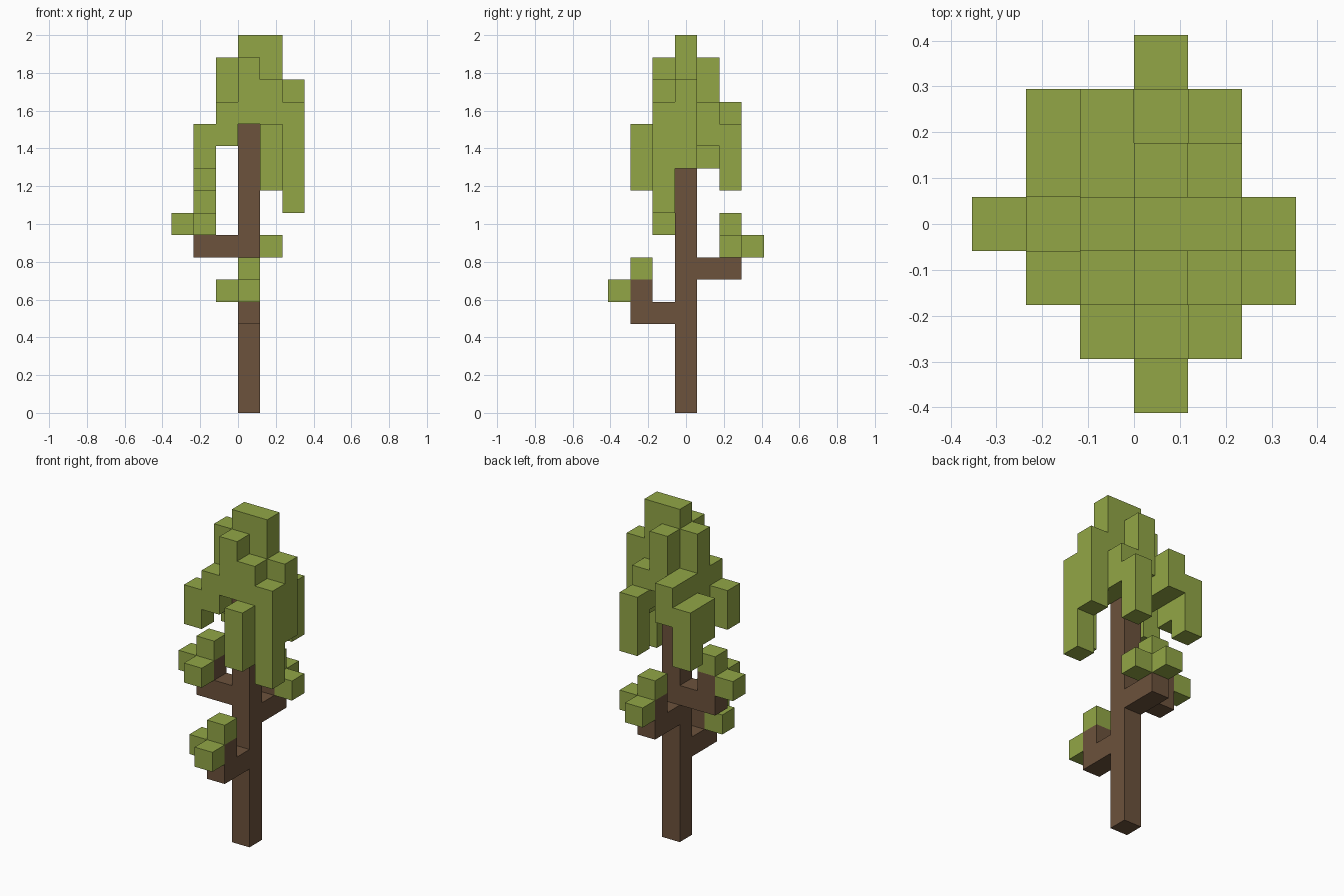
import bpy
import bmesh
from mathutils import Vector

cube = bpy.data.objects.get("Cube")
if cube:
    bpy.data.objects.remove(cube, do_unlink=True)

U = 2 / 17  # edge of one block; the tree is 17 blocks tall


def material(name, rgb):
    mat = bpy.data.materials.new(name)
    mat.use_nodes = True
    mat.diffuse_color = (*rgb, 1)
    bsdf = next(n for n in mat.node_tree.nodes if n.type == 'BSDF_PRINCIPLED')
    bsdf.inputs["Base Color"].default_value = (*rgb, 1)
    bsdf.inputs["Roughness"].default_value = 0.9
    return mat


BARK = material("bark brown", (0.150, 0.084, 0.045))
LEAF = material("leaf green", (0.287, 0.381, 0.061))


def column(x, y, z0, z1):
    """Cells of one upright column, from layer z0 to z1 inclusive."""
    return {(x, y, z) for z in range(z0, z1 + 1)}


def block_part(name, cells, mat):
    """Skin a set of grid cells with its exposed faces and merge flat areas."""
    bm = bmesh.new()
    for cell in sorted(cells):
        for axis in range(3):
            for side in (0, 1):
                step = [0, 0, 0]
                step[axis] = 1 if side else -1
                if tuple(c + s for c, s in zip(cell, step)) in cells:
                    continue
                a, b = (axis + 1) % 3, (axis + 2) % 3
                ring = [(0, 0), (1, 0), (1, 1), (0, 1)]
                verts = []
                for p, q in (ring if side else reversed(ring)):
                    co = Vector(cell)
                    co[axis] += side
                    co[a] += p
                    co[b] += q
                    co.y -= 0.5  # the trunk is centred on y, offset on x
                    verts.append(bm.verts.new(co * U))
                bm.faces.new(verts)
    bmesh.ops.remove_doubles(bm, verts=bm.verts, dist=U * 0.01)
    bmesh.ops.dissolve_limit(bm, angle_limit=0.01, verts=bm.verts, edges=bm.edges)
    mesh = bpy.data.meshes.new(name)
    bm.to_mesh(mesh)
    bm.free()
    mesh.materials.append(mat)
    obj = bpy.data.objects.new(name, mesh)
    bpy.context.collection.objects.link(obj)
    return obj


# Trunk
block_part("trunk", column(0, 0, 0, 12), BARK)

# Branches: two blocks out, one block up, with leaf blocks on three sides
# name, outward direction, sideways leaf direction, layer
branches = [
    ("front", (0, -1), (-1, 0), 4),
    ("back", (0, 1), (1, 0), 6),
    ("right", (-1, 0), (0, -1), 7),
]
for name, (dx, dy), (sx, sy), z in branches:
    tip = (2 * dx, 2 * dy, z + 1)
    block_part(name + "_branch", {(dx, dy, z), (2 * dx, 2 * dy, z), tip}, BARK)
    leaves = {
        "top": (tip[0], tip[1], z + 2),
        "end": (3 * dx, 3 * dy, z + 1),
        "side": (tip[0] + sx, tip[1] + sy, z + 1),
    }
    for place, cell in leaves.items():
        block_part(f"{name}_branch_{place}_leaf", {cell}, LEAF)

# Canopy: columns as x, y, lowest layer, highest layer
canopy = [
    (0, 0, 13, 16), (1, 0, 12, 16), (-1, 0, 12, 15),      # crown
    (0, -1, 13, 15), (1, -1, 12, 14), (-1, -1, 12, 13),   # front
    (0, 1, 13, 15), (1, 1, 12, 13), (-1, 1, 12, 13),      # back
    (2, 0, 11, 14), (2, -1, 9, 13), (1, -2, 10, 12),      # left and front droops
    (-2, -1, 11, 12), (-2, 1, 11, 12), (-2, 2, 10, 12),   # right droops
    (-1, 2, 12, 13), (1, 2, 10, 12),                      # back droops
]
block_part("canopy", set().union(*(column(*c) for c in canopy)), LEAF)
